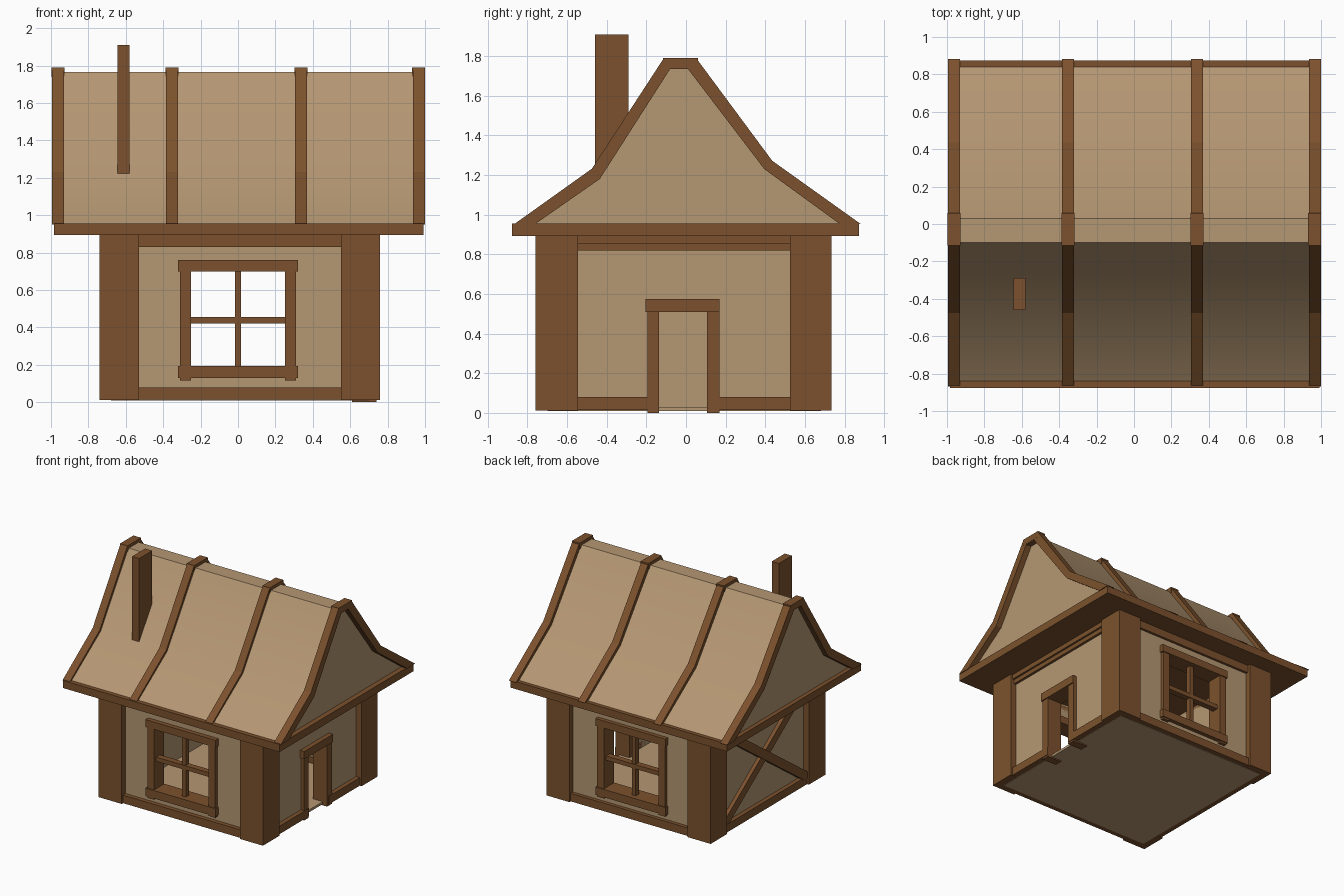
import bpy, bmesh, math
from mathutils import Matrix

if "Cube" in bpy.data.objects:
    bpy.data.objects.remove(bpy.data.objects["Cube"])


def material(name, rgb):
    m = bpy.data.materials.new(name)
    m.diffuse_color = (*rgb, 1)
    m.use_nodes = True
    m.node_tree.nodes["Principled BSDF"].inputs["Base Color"].default_value = m.diffuse_color
    return m


WOOD = material("timber_brown", (0.20, 0.083, 0.026))
TAN = material("plaster_tan", (0.46, 0.31, 0.17))


def finish(name, bm, mat):
    bmesh.ops.recalc_face_normals(bm, faces=bm.faces)
    me = bpy.data.meshes.new(name)
    bm.to_mesh(me)
    bm.free()
    ob = bpy.data.objects.new(name, me)
    bpy.context.collection.objects.link(ob)
    if mat:
        me.materials.append(mat)
    return ob


def box(name, x, y, z, mat=WOOD):
    """Box from (min, max) ranges on each axis."""
    bm = bmesh.new()
    size = [r[1] - r[0] for r in (x, y, z)]
    mid = [(r[0] + r[1]) / 2 for r in (x, y, z)]
    bmesh.ops.create_cube(bm, size=1, matrix=Matrix.Translation(mid) @ Matrix.Diagonal((*size, 1)))
    return finish(name, bm, mat)


def prism(name, profile, x0, x1, mat):
    """Extrude a closed (y, z) profile along x."""
    bm = bmesh.new()
    f = bm.faces.new([bm.verts.new((x0, y, z)) for y, z in profile])
    ext = bmesh.ops.extrude_face_region(bm, geom=[f])
    new = [v for v in ext["geom"] if isinstance(v, bmesh.types.BMVert)]
    bmesh.ops.translate(bm, verts=new, vec=(x1 - x0, 0, 0))
    return finish(name, bm, mat)


# Plaster walls: hollow shell with window and door openings
walls = box("walls", (-0.69, 0.71), (-0.71, 0.69), (0.02, 0.90), TAN)
cutters = [
    box("room_cutter", (-0.62, 0.64), (-0.64, 0.62), (-0.1, 1.0), None),
    box("window_cutter", (-0.27, 0.27), (-1, 1), (0.17, 0.73), None),
    box("door_cutter", (0.4, 1), (-0.15, 0.12), (-0.1, 0.53), None),
]
for c in cutters:
    mod = walls.modifiers.new(c.name, "BOOLEAN")
    mod.operation = "DIFFERENCE"
    mod.solver = "EXACT"
    mod.object = c
    c.hide_render = True
    c.hide_viewport = True
    c.display_type = "WIRE"

# Floor
box("floor", (-0.68, 0.70), (-0.70, 0.68), (0.01, 0.03), TAN)

# Corner posts
for x in ((-0.74, -0.53), (0.55, 0.76)):
    for y in ((-0.76, -0.545), (0.525, 0.735)):
        box("corner_post", x, y, (0.013, 0.90))

# Front and back: sills, headers and windows
for side, y_out, s in (("front", -0.76, 1), ("back", 0.735, -1)):
    def depth(a, b):
        return sorted((y_out + s * a, y_out + s * b))
    box(side + "_ground_beam", (-0.54, 0.56), depth(0.015, 0.12), (0.014, 0.08))
    box(side + "_header_beam", (-0.54, 0.56), depth(0.025, 0.12), (0.83, 0.90))
    d = depth(0.02, 0.15)
    box(side + "_window_lintel", (-0.32, 0.32), depth(0.012, 0.155), (0.70, 0.76))
    box(side + "_window_sill", (-0.32, 0.32), depth(0.012, 0.155), (0.13, 0.195))
    for x in ((-0.31, -0.25), (0.25, 0.31)):
        box(side + "_window_jamb", x, d, (0.115, 0.72))
    box(side + "_window_mullion", (-0.017, 0.017), depth(0.055, 0.095), (0.18, 0.71))
    box(side + "_window_crossbar", (-0.26, 0.26), depth(0.05, 0.10), (0.42, 0.455))

# Left and right headers
for side, xu, xl in (("left", (-0.725, -0.62), (-0.71, -0.64)),
                     ("right", (0.64, 0.745), (0.66, 0.73))):
    box(side + "_header_beam", xu, (-0.55, 0.53), (0.855, 0.90))
    box(side + "_lower_header", xl, (-0.55, 0.53), (0.82, 0.86))

# Ground beams: whole on the left, split by the door on the right
box("left_ground_beam", (-0.725, -0.62), (-0.55, 0.53), (0.014, 0.08))
for y in ((-0.55, -0.135), (0.12, 0.53)):
    box("right_ground_beam", (0.64, 0.745), y, (0.014, 0.08))

# Door frame
for y in ((-0.195, -0.135), (0.105, 0.17)):
    box("door_jamb", (0.61, 0.74), y, (0.0, 0.53))
box("door_lintel", (0.605, 0.748), (-0.205, 0.17), (0.51, 0.575))

# Crossed braces on the left wall
angle = math.atan2(0.76, 1.07)
for s in (1, -1):
    brace = box("cross_brace", (-0.022, 0.022), (-0.66, 0.66), (-0.035, 0.035))
    brace.location = (-0.702 - 0.004 * s, -0.01, 0.455)
    brace.rotation_euler.x = s * angle

# Eave slab
box("eave_slab", (-0.985, 0.993), (-0.877, 0.873), (0.893, 0.955))

# Bell-shaped roof, softly shaded along the kink
roof = prism("roof", [(-0.855, 0.945), (-0.465, 1.215), (-0.10, 1.765),
                      (0.03, 1.765), (0.418, 1.25), (0.855, 0.945)], -0.95, 0.95, TAN)
bpy.context.view_layer.objects.active = roof
roof.select_set(True)
bpy.ops.object.shade_smooth_by_angle(angle=math.radians(35))

# Roof ribs and their ridge caps
outer = [(-0.87, 0.95), (-0.475, 1.232), (-0.115, 1.785), (0.055, 1.785), (0.435, 1.272), (0.883, 0.952)]
inner = [(-0.765, 0.95), (-0.435, 1.18), (-0.08, 1.735), (0.01, 1.735), (0.395, 1.23), (0.78, 0.95)]
for x in (-0.962, -0.353, 0.337, 0.967):
    prism("roof_rib", outer + inner[::-1], x - 0.032, x + 0.032, WOOD)
    cx = max(-0.965, min(0.965, x))
    box("ridge_cap", (cx - 0.035, cx + 0.035), (-0.115, 0.06), (1.74, 1.79))

# Chimney
box("chimney", (-0.645, -0.58), (-0.46, -0.29), (1.17, 1.91))
